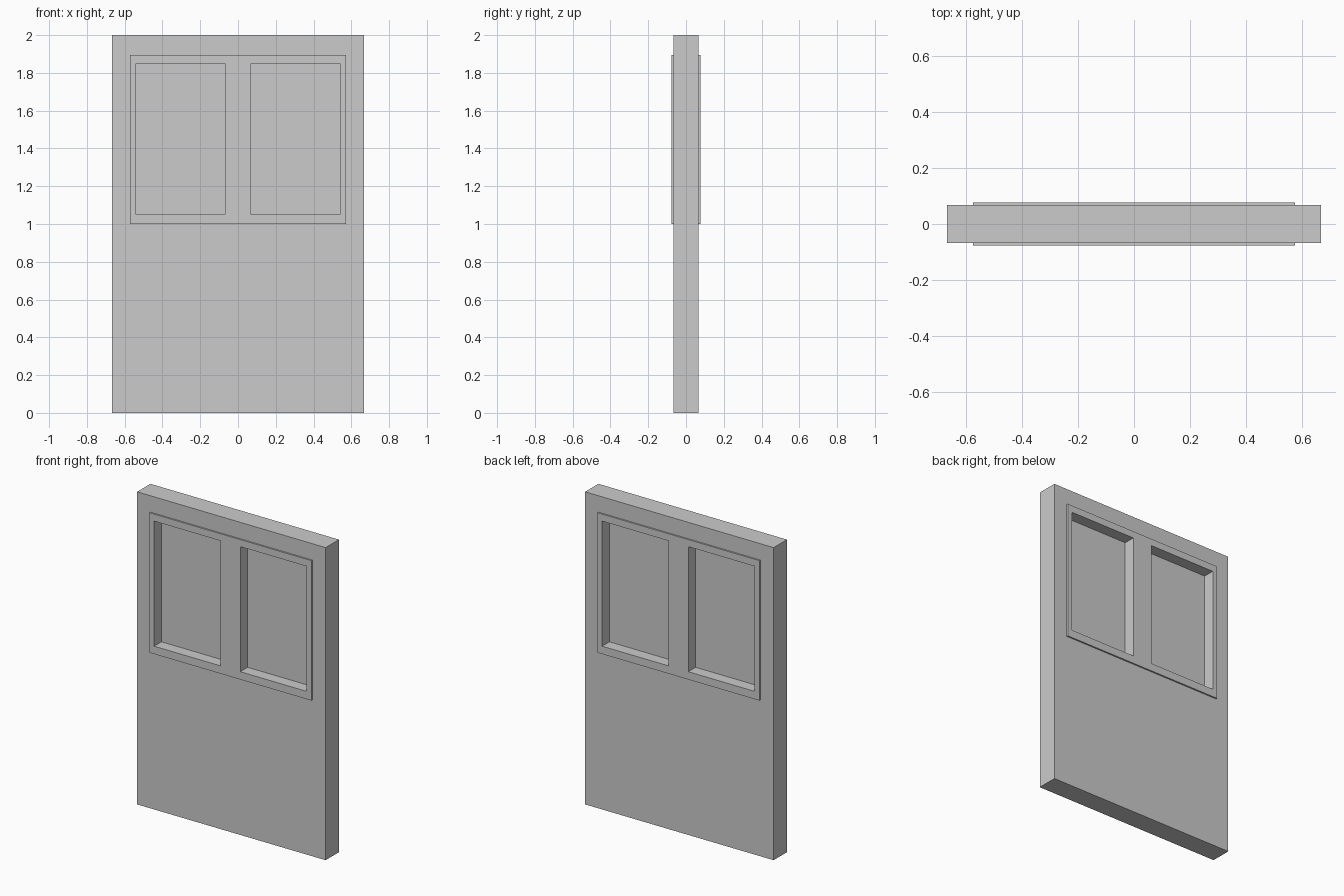
import bpy, bmesh

if "Cube" in bpy.data.objects:
    bpy.data.objects.remove(bpy.data.objects["Cube"])

# Opening layout shared by the wall and the window frame
OPENINGS = [(-0.54, -0.07), (0.07, 0.54)]
Z0, Z1 = 1.05, 1.85


def panel(name, half_w, half_d, z0, z1):
    """Slab pierced by the two openings, built from a grid of cells."""
    xs = [-half_w, -0.54, -0.07, 0.07, 0.54, half_w]
    zs = [z0, Z0, Z1, z1]
    bm = bmesh.new()
    grid = [[bm.verts.new((x, -half_d, z)) for z in zs] for x in xs]
    for i in range(5):
        for j in range(3):
            if j == 1 and i in (1, 3):
                continue
            bm.faces.new((grid[i][j], grid[i + 1][j],
                          grid[i + 1][j + 1], grid[i][j + 1]))
    ext = bmesh.ops.extrude_face_region(bm, geom=bm.faces[:],
                                        use_keep_orig=True)
    moved = [g for g in ext["geom"] if isinstance(g, bmesh.types.BMVert)]
    bmesh.ops.translate(bm, verts=moved, vec=(0, 2 * half_d, 0))
    bmesh.ops.recalc_face_normals(bm, faces=bm.faces[:])
    finish(name, bm)


def finish(name, bm):
    mesh = bpy.data.meshes.new(name)
    bm.to_mesh(mesh)
    bm.free()
    bpy.context.collection.objects.link(bpy.data.objects.new(name, mesh))


def box(name, x0, x1, y0, y1, z0, z1):
    bm = bmesh.new()
    bmesh.ops.create_cube(bm, size=1)
    bmesh.ops.scale(bm, verts=bm.verts, vec=(x1 - x0, y1 - y0, z1 - z0))
    bmesh.ops.translate(bm, verts=bm.verts,
                        vec=((x0 + x1) / 2, (y0 + y1) / 2, (z0 + z1) / 2))
    finish(name, bm)


# Wall slab and raised window surround on both faces
panel("wall", 0.667, 0.067, 0.0, 2.0)
panel("window_frame", 0.573, 0.077, 1.0, 1.895)

# Thin panes in the middle of each opening
for side, (x0, x1) in zip(("left", "right"), OPENINGS):
    box("pane_" + side, x0, x1, -0.003, 0.003, Z0, Z1)
